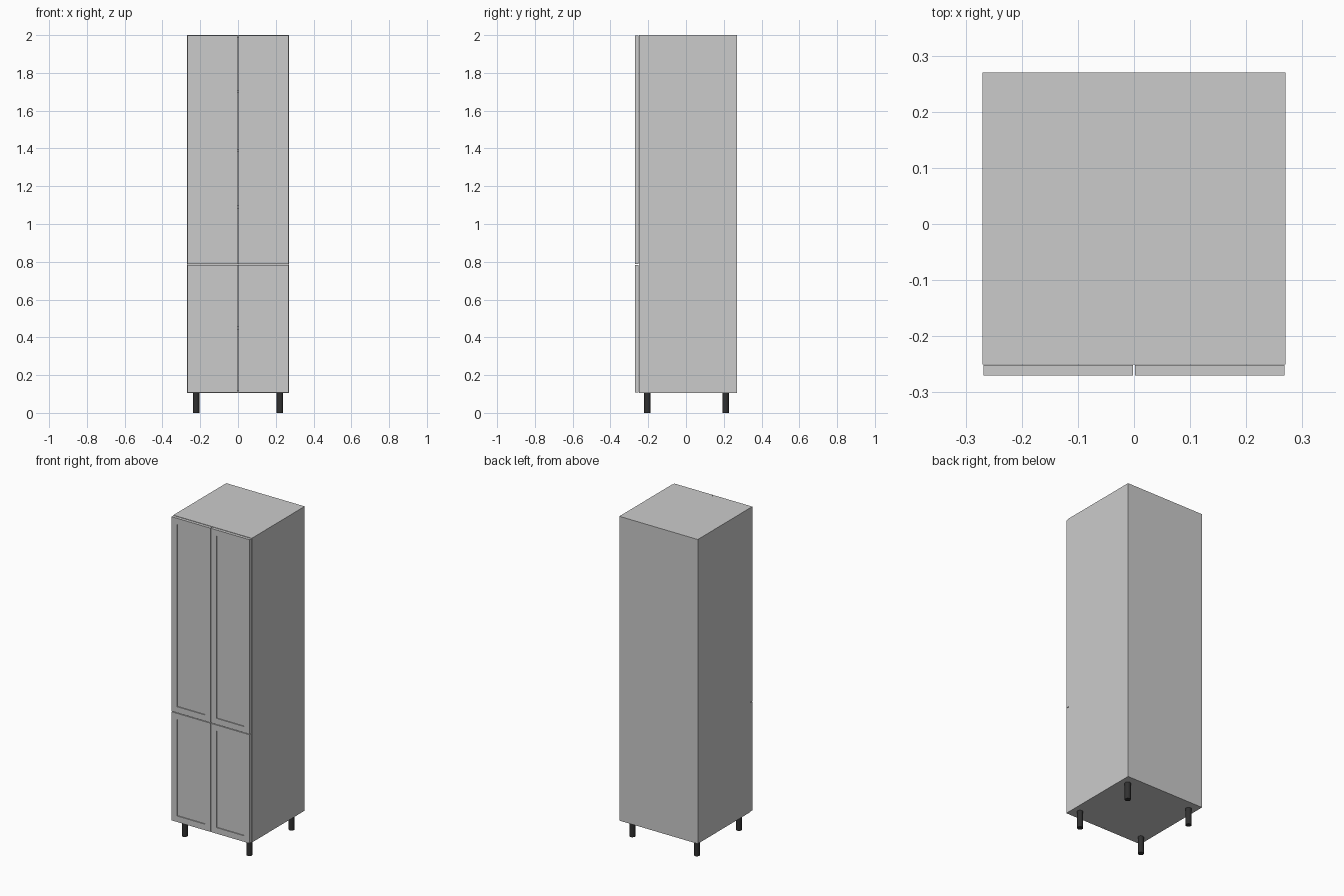
import bpy, bmesh

if "Cube" in bpy.data.objects:
    bpy.data.objects.remove(bpy.data.objects["Cube"])

W, BACK, FRONT, DOOR_Y = 0.27, 0.27, -0.25, -0.27   # half width and depth planes
Z0, Z1, T = 0.106, 2.0, 0.015                       # carcass bottom, top, board thickness


def finish(name, bm):
    mesh = bpy.data.meshes.new(name)
    bm.to_mesh(mesh)
    bm.free()
    ob = bpy.data.objects.new(name, mesh)
    bpy.context.collection.objects.link(ob)
    return ob


def box_bm(x0, x1, y0, y1, z0, z1):
    bm = bmesh.new()
    bmesh.ops.create_cube(bm, size=1)
    for v in bm.verts:
        v.co = (x1 if v.co.x > 0 else x0,
                y1 if v.co.y > 0 else y0,
                z1 if v.co.z > 0 else z0)
    return bm


def board(name, *dims):
    return finish(name, box_bm(*dims))


def door(name, x0, x1, z0, z1, frame=0.053, depth=0.006):
    # Framed door: inset the front face and push the panel back
    bm = box_bm(x0, x1, DOOR_Y, FRONT - 0.001, z0, z1)
    bm.normal_update()
    front = min(bm.faces, key=lambda f: f.calc_center_median().y)
    bmesh.ops.inset_region(bm, faces=[front], thickness=frame)
    ret = bmesh.ops.extrude_discrete_faces(bm, faces=[front])
    for v in ret["faces"][0].verts:
        v.co.y += depth
    return finish(name, bm)


# Carcass
inner = W - T
board("side_panel_left", -W, -inner, FRONT, BACK, Z0, Z1)
board("side_panel_right", inner, W, FRONT, BACK, Z0, Z1)
board("top_panel", -inner, inner, FRONT, BACK, Z1 - T, Z1)
board("bottom_panel", -inner, inner, FRONT, BACK, Z0, Z0 + T)
board("back_panel", -inner, inner, BACK - 0.004, BACK, Z0 + T, Z1 - T)

# Fixed divider and shelves
for i, z in enumerate((0.45, 0.786, 1.09, 1.39, 1.70)):
    name = "divider" if i == 1 else f"shelf_{i}"
    board(name, -inner, inner, FRONT + 0.005, BACK - 0.004, z - T / 2, z + T / 2)

# Doors
for side, x0, x1 in (("left", -0.268, -0.002), ("right", 0.002, 0.268)):
    door(f"lower_door_{side}", x0, x1, 0.108, 0.784)
    door(f"upper_door_{side}", x0, x1, 0.788, 1.998)

# Legs
dark = bpy.data.materials.new("dark_plastic")
dark.diffuse_color = (0.03, 0.03, 0.03, 1)
dark.use_nodes = True
dark.node_tree.nodes["Principled BSDF"].inputs["Base Color"].default_value = dark.diffuse_color
for yn, y in (("front", -0.205), ("back", 0.21)):
    for xn, x in (("left", -0.222), ("right", 0.222)):
        bpy.ops.mesh.primitive_cylinder_add(vertices=24, radius=0.017, depth=Z0,
                                            location=(x, y, Z0 / 2))
        leg = bpy.context.object
        leg.name = f"{yn}_leg_{xn}"
        leg.data.materials.append(dark)
        bpy.ops.object.shade_smooth_by_angle()
